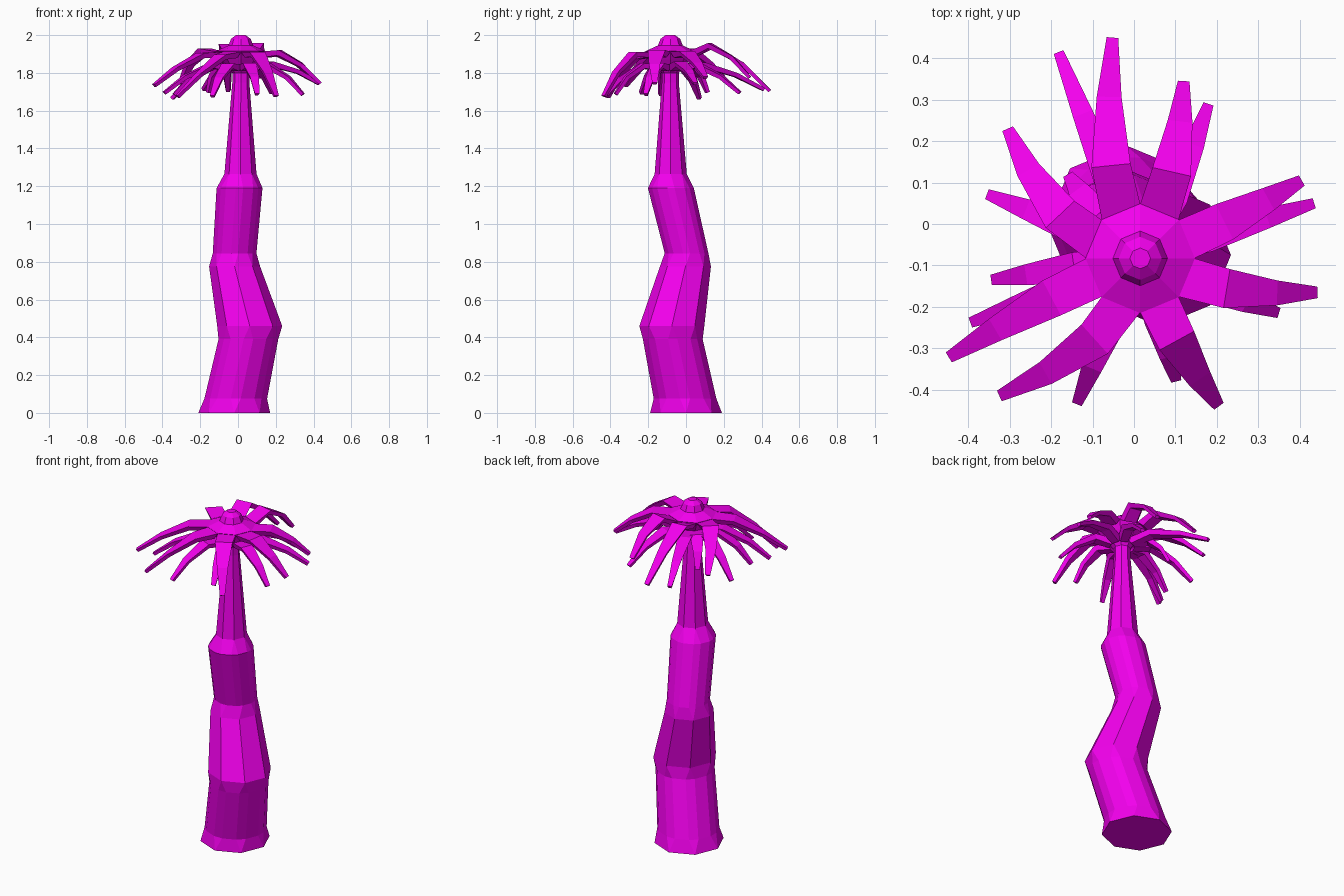
import bpy, bmesh
from math import radians, cos, sin
from mathutils import Vector

if "Cube" in bpy.data.objects:
    bpy.data.objects.remove(bpy.data.objects["Cube"])

mat = bpy.data.materials.new("magenta")
mat.diffuse_color = (0.9, 0.0, 0.85, 1)
mat.use_nodes = True
mat.node_tree.nodes["Principled BSDF"].inputs["Base Color"].default_value = mat.diffuse_color
CX, CY = 0.015, -0.083      # crown axis


def finish(bm, name):
    bmesh.ops.remove_doubles(bm, verts=bm.verts, dist=0.0005)
    bmesh.ops.recalc_face_normals(bm, faces=bm.faces)
    me = bpy.data.meshes.new(name)
    bm.to_mesh(me)
    bm.free()
    me.materials.append(mat)
    ob = bpy.data.objects.new(name, me)
    bpy.context.collection.objects.link(ob)
    return ob


def skin(bm, rings):
    """Join equal-sized rings of points into a capped tube."""
    vs = [[bm.verts.new(p) for p in ring] for ring in rings]
    n = len(vs[0])
    for a, b in zip(vs, vs[1:]):
        for i in range(n):
            j = (i + 1) % n
            bm.faces.new((a[i], a[j], b[j], b[i]))
    bm.faces.new(vs[0][::-1])
    bm.faces.new(vs[-1])


def octagon(x, y, z, r, chamfer=0):
    """Octagon whose corners are split by +-chamfer degrees (0 = plain)."""
    return [(x + r * cos(radians(45 * k + s * chamfer)),
             y + r * sin(radians(45 * k + s * chamfer)), z)
            for k in range(8) for s in (-1, 1)]


# Trunk: stacked segments, alternately chamfered and plain
trunk = [(-.02, 0, 0, .19, 0), (-.012, -.005, .075, .168, 9),
         (.055, -.07, .39, .16, 9), (.062, -.075, .46, .172, 0),
         (-.018, -.003, .775, .135, 0), (-.018, .003, .845, .117, 9),
         (.008, -.08, 1.19, .123, 9), (.013, -.081, 1.265, .085, 0),
         (CX, CY, 1.75, .045, 0), (CX, CY, 1.86, .045, 0)]
bm = bmesh.new()
skin(bm, [octagon(*t) for t in trunk])
finish(bm, "trunk")

# Crown cap with the knob on top
cap = [(1.80, .045), (1.87, .10), (1.915, .132), (1.945, .066), (1.98, .052), (2.0, .025)]
bm = bmesh.new()
skin(bm, [octagon(CX, CY, z, r) for z, r in cap])
finish(bm, "crown_cap")


def leaf(name, angle, base, ctrl, tip, widths):
    """Tapered drooping frond along a quadratic curve; base and ctrl are (radius, z)."""
    d = Vector((cos(radians(angle)), sin(radians(angle)), 0))
    c = Vector((CX, CY, 0))
    p0 = c + d * base[0] + Vector((0, 0, base[1]))
    p1 = c + d * ctrl[0] + Vector((0, 0, ctrl[1]))
    p2 = Vector(tip)
    rings = []
    for t, w in zip((0, .38, .75, 1), widths):
        p = p0 * (1 - t) ** 2 + p1 * 2 * t * (1 - t) + p2 * t * t
        tan = (p1 - p0) * (1 - t) + (p2 - p1) * t
        side = Vector((-tan.y, tan.x, 0)).normalized()
        if side.length < .1:
            side = Vector((-d.y, d.x, 0))
        down = tan.cross(side).normalized() * -(.035 - .017 * t)
        s = side * w / 2
        rings.append([p + s, p - s, p - s * .7 + down, p + s * .7 + down])
    bm = bmesh.new()
    skin(bm, rings)
    finish(bm, name)


# Upper fronds: angle, tip, height of the arch
upper = [(22.5, (.405, .105, 1.78), 1.96), (67.5, (.12, .345, 1.78), 2.05),
         (112.5, (-.052, .45, 1.71), 2.06), (157.5, (-.305, .23, 1.75), 2.0),
         (202.5, (-.447, -.322, 1.74), 1.95), (247.5, (-.325, -.415, 1.68), 1.95),
         (292.5, (.205, -.44, 1.68), 1.98), (337.5, (.443, -.165, 1.75), 1.98)]
for i, (a, tip, h) in enumerate(upper):
    leaf(f"upper_frond_{i+1}", a, (.12, 1.912), (.24, h), tip, (.1, .095, .06, .028))

# Lower fronds
lower = [(60, (.18, .29, 1.70)), (18, (.435, .05, 1.75)), (-25, (.35, -.215, 1.69)),
         (-72, (.102, -.38, 1.69)), (-115, (-.138, -.435, 1.68)),
         (-158, (-.395, -.238, 1.70)), (-172, (-.345, -.135, 1.69)),
         (155, (-.355, .072, 1.67)), (112, (-.182, .415, 1.72)),
         (135, (-.16, .12, 1.70))]
for i, (a, tip) in enumerate(lower):
    leaf(f"lower_frond_{i+1}", a, (.05, 1.84), (.19, 1.91), tip, (.06, .075, .05, .025))
